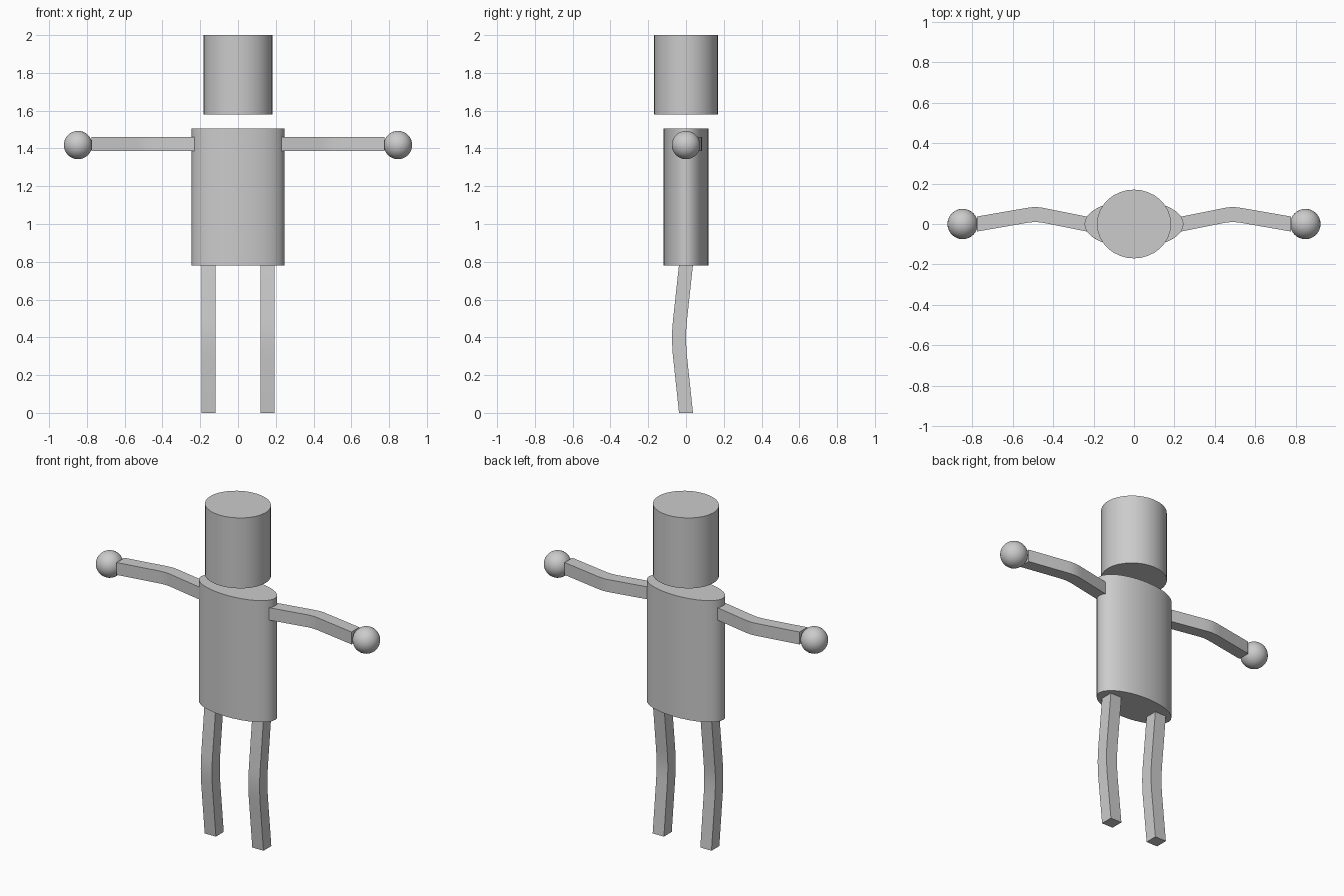
import bpy, bmesh, math
from mathutils import Vector

cube = bpy.data.objects.get("Cube")
if cube:
    bpy.data.objects.remove(cube, do_unlink=True)

grey = bpy.data.materials.new("plain_grey")
grey.use_nodes = True
grey.diffuse_color = (0.6, 0.6, 0.6, 1)
grey.node_tree.nodes["Principled BSDF"].inputs["Base Color"].default_value = (0.6, 0.6, 0.6, 1)


def finish(obj, name):
    obj.name = name
    obj.data.materials.append(grey)
    bpy.ops.object.select_all(action='DESELECT')
    obj.select_set(True)
    bpy.context.view_layer.objects.active = obj
    bpy.ops.object.shade_smooth_by_angle(angle=math.radians(35))
    return obj


def oval_cylinder(name, rx, ry, bottom, top):
    bpy.ops.mesh.primitive_cylinder_add(vertices=32, radius=1, depth=top - bottom,
                                        location=(0, 0, (top + bottom) / 2))
    obj = bpy.context.object
    obj.scale = (rx, ry, 1)
    bpy.ops.object.transform_apply(location=False, rotation=False, scale=True)
    return finish(obj, name)


def bent_bar(name, path, sides):
    """Sweep a square section, spanned by two side vectors, along a path."""
    bm = bmesh.new()
    u, v = (Vector(s) for s in sides)
    rings = [[bm.verts.new(Vector(p) + a * u + b * v)
              for a, b in ((-1, -1), (1, -1), (1, 1), (-1, 1))] for p in path]
    for low, high in zip(rings, rings[1:]):
        for i in range(4):
            j = (i + 1) % 4
            bm.faces.new((low[i], low[j], high[j], high[i]))
    bm.faces.new(rings[0])
    bm.faces.new(rings[-1])
    bmesh.ops.recalc_face_normals(bm, faces=bm.faces)
    mesh = bpy.data.meshes.new(name)
    bm.to_mesh(mesh)
    bm.free()
    obj = bpy.data.objects.new(name, mesh)
    bpy.context.collection.objects.link(obj)
    return finish(obj, name)


# Head and torso
oval_cylinder("head", 0.183, 0.17, 1.58, 2.0)
oval_cylinder("torso", 0.245, 0.118, 0.78, 1.505)

HALF = 0.037
ARM_Z = 1.423
ARM = [(0.22, -0.003), (0.43, 0.039), (0.455, 0.044), (0.485, 0.047),
       (0.515, 0.045), (0.545, 0.04), (0.775, 0)]
LEG = [(0, 0), (0.31, -0.033), (0.36, -0.036), (0.4, -0.037),
       (0.44, -0.036), (0.49, -0.032), (0.785, 0)]

# Arms, hands and legs on both sides
for side, s in (("left", 1), ("right", -1)):
    bent_bar(side + "_arm", [(s * x, y, ARM_Z) for x, y in ARM],
             ((0, HALF, 0), (0, 0, HALF)))
    bent_bar(side + "_leg", [(s * 0.157, y, z) for z, y in LEG],
             ((HALF, 0, 0), (0, HALF, 0)))
    bpy.ops.mesh.primitive_uv_sphere_add(segments=32, ring_count=16, radius=0.075,
                                         location=(s * 0.847, 0, 1.418))
    finish(bpy.context.object, side + "_hand")
